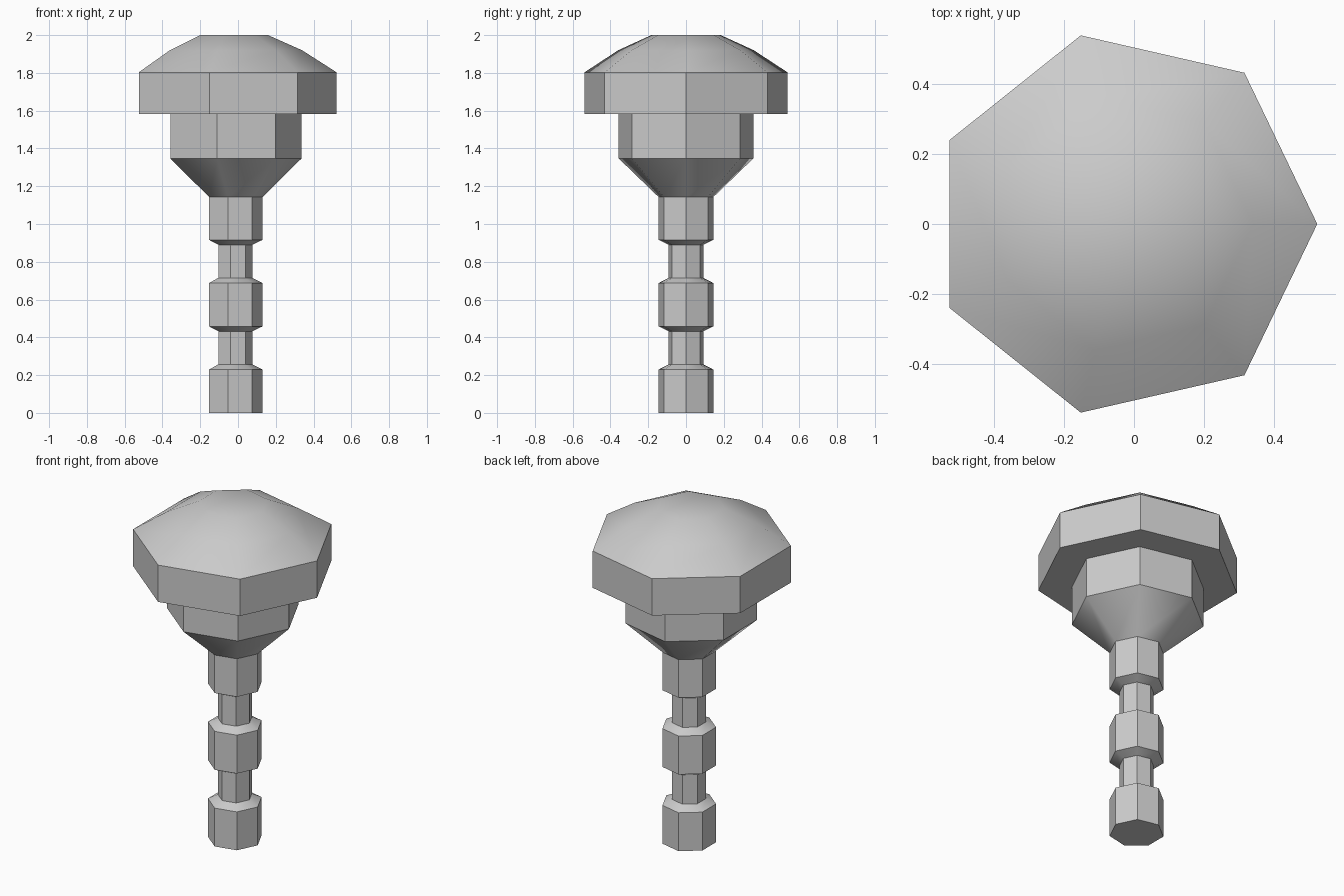
import bpy, bmesh
from math import cos, sin, radians, tau

cube = bpy.data.objects.get("Cube")
if cube:
    bpy.data.objects.remove(cube, do_unlink=True)

SIDES = 7

grey = bpy.data.materials.new("plain grey")
grey.use_nodes = True
COLOUR = (0.6, 0.6, 0.6, 1)
grey.diffuse_color = COLOUR
grey.node_tree.nodes["Principled BSDF"].inputs["Base Color"].default_value = COLOUR


def heptagon_part(name, profile, cap_bottom=False, cap_top=False):
    """Stack seven-sided rings of (radius, height, centre x) into one part."""
    bm = bmesh.new()
    rings = [[bm.verts.new((cx + r * cos(tau * i / SIDES), r * sin(tau * i / SIDES), z))
              for i in range(SIDES)] for r, z, cx in profile]
    for low, high in zip(rings, rings[1:]):
        for i in range(SIDES):
            j = (i + 1) % SIDES
            bm.faces.new((low[i], low[j], high[j], high[i]))
    if cap_bottom:
        bm.faces.new(rings[0][::-1])
    if cap_top:
        bm.faces.new(rings[-1])
    mesh = bpy.data.meshes.new(name)
    bm.to_mesh(mesh)
    bm.free()
    mesh.materials.append(grey)
    obj = bpy.data.objects.new(name, mesh)
    bpy.context.collection.objects.link(obj)
    bpy.ops.object.select_all(action='DESELECT')
    obj.select_set(True)
    bpy.context.view_layer.objects.active = obj
    bpy.ops.object.shade_smooth_by_angle(angle=radians(40))


STEM_X, HEAD_X = -0.019, -0.029
WIDE, NARROW, CUP, CAP = 0.149, 0.0945, 0.3655, 0.551

# Stem: three wide beads joined by two narrow necks
stem = [(WIDE, 0, STEM_X)]
for base in (0.229, 0.687):
    stem += [(WIDE, base, STEM_X), (NARROW, base + 0.028, STEM_X),
             (NARROW, base + 0.203, STEM_X), (WIDE, base + 0.229, STEM_X)]
stem.append((WIDE, 1.143, STEM_X))
heptagon_part("stem", stem, cap_bottom=True)

# Cup: flared cone below a straight collar
heptagon_part("cup", [(WIDE, 1.143, STEM_X), (CUP, 1.347, HEAD_X), (CUP, 1.583, HEAD_X)])

# Cap: overhanging rim with a low dome
heptagon_part("cap", [(CUP, 1.583, HEAD_X), (CAP, 1.583, HEAD_X), (CAP, 1.803, HEAD_X),
                      (0.368, 1.92, HEAD_X), (0.188, 2, HEAD_X)], cap_top=True)
